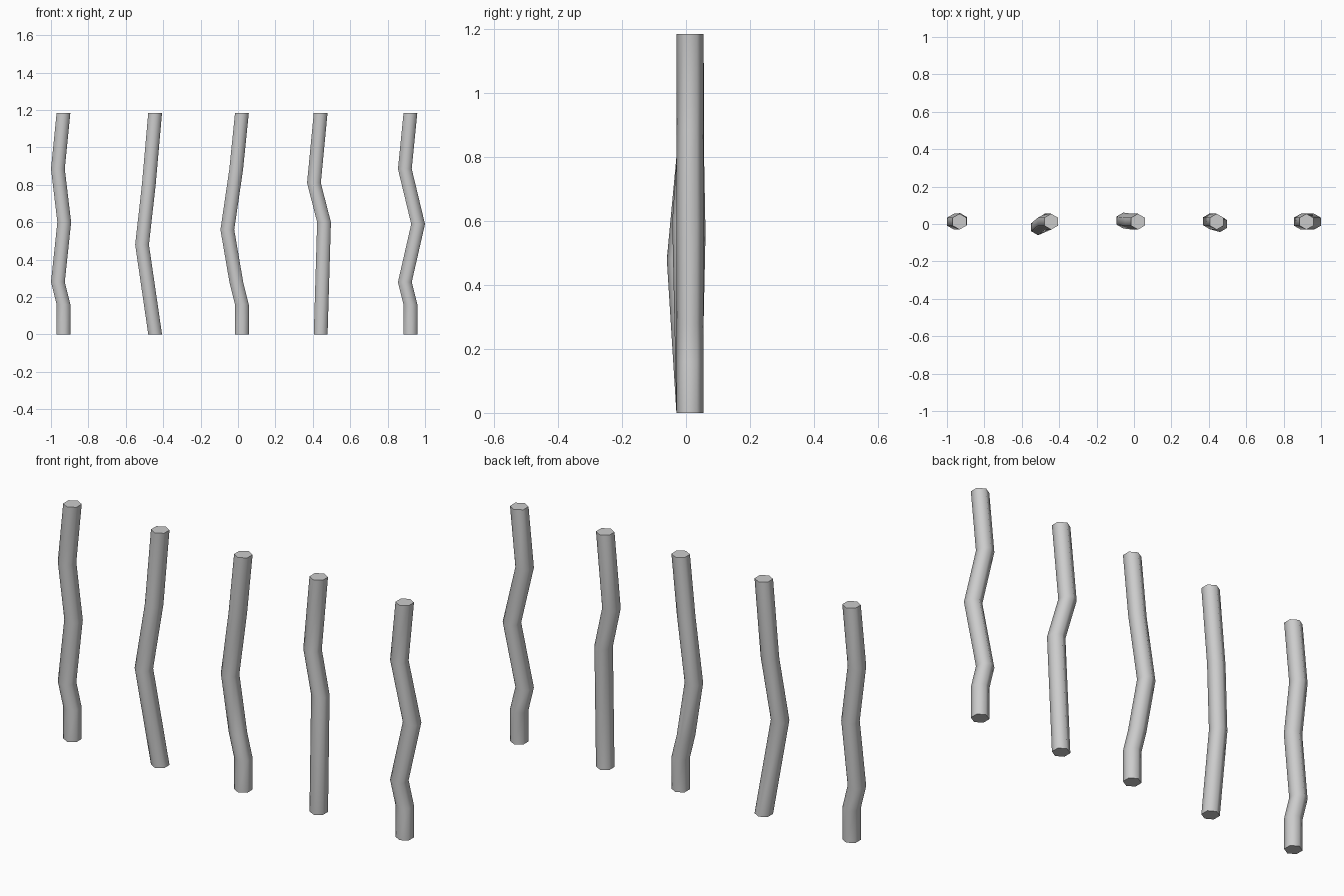
import bpy, bmesh
from math import sin, cos, pi

if "Cube" in bpy.data.objects:
    bpy.data.objects.remove(bpy.data.objects["Cube"])

SIDES, RADIUS, HEIGHT, Y0 = 6, 0.0425, 1.185, 0.0125

# Each post: base x, then bends as (x offset, y offset, z)
POSTS = {
    "post_far_left": (-0.933, [(0, 0, 0.16), (-0.03, 0, 0.28), (0.004, 0.003, 0.60), (-0.03, 0, 0.885)]),
    "post_left": (-0.443, [(-0.07, -0.03, 0.48), (-0.034, 0, 0.80)]),
    "post_centre": (0.021, [(0, 0, 0.16), (-0.03, 0, 0.28), (-0.078, 0.006, 0.56), (-0.031, 0, 0.88)]),
    "post_right": (0.442, [(0.018, -0.013, 0.60), (-0.036, 0.002, 0.81)]),
    "post_far_right": (0.922, [(0, 0, 0.16), (-0.03, 0, 0.28), (0.041, 0, 0.59), (-0.03, 0, 0.885)]),
}


def make_post(name, x, bends):
    """Crooked hexagonal post made of level rings, closed top and bottom."""
    bm = bmesh.new()
    rings = []
    for dx, dy, z in [(0, 0, 0)] + bends + [(0, 0, HEIGHT)]:
        rings.append([bm.verts.new((x + dx + RADIUS * cos(pi / 2 + 2 * pi * i / SIDES),
                                    Y0 + dy + RADIUS * sin(pi / 2 + 2 * pi * i / SIDES), z))
                      for i in range(SIDES)])
    # Smooth side walls
    for low, high in zip(rings, rings[1:]):
        for i in range(SIDES):
            j = (i + 1) % SIDES
            bm.faces.new((low[i], low[j], high[j], high[i])).smooth = True
    # Flat end caps
    bm.faces.new(rings[0][::-1])
    bm.faces.new(rings[-1])
    for ring in (rings[0], rings[-1]):
        for i in range(SIDES):
            bm.edges.get((ring[i], ring[(i + 1) % SIDES])).smooth = False
    mesh = bpy.data.meshes.new(name)
    bm.to_mesh(mesh)
    bm.free()
    bpy.context.collection.objects.link(bpy.data.objects.new(name, mesh))


for name, (x, bends) in POSTS.items():
    make_post(name, x, bends)
